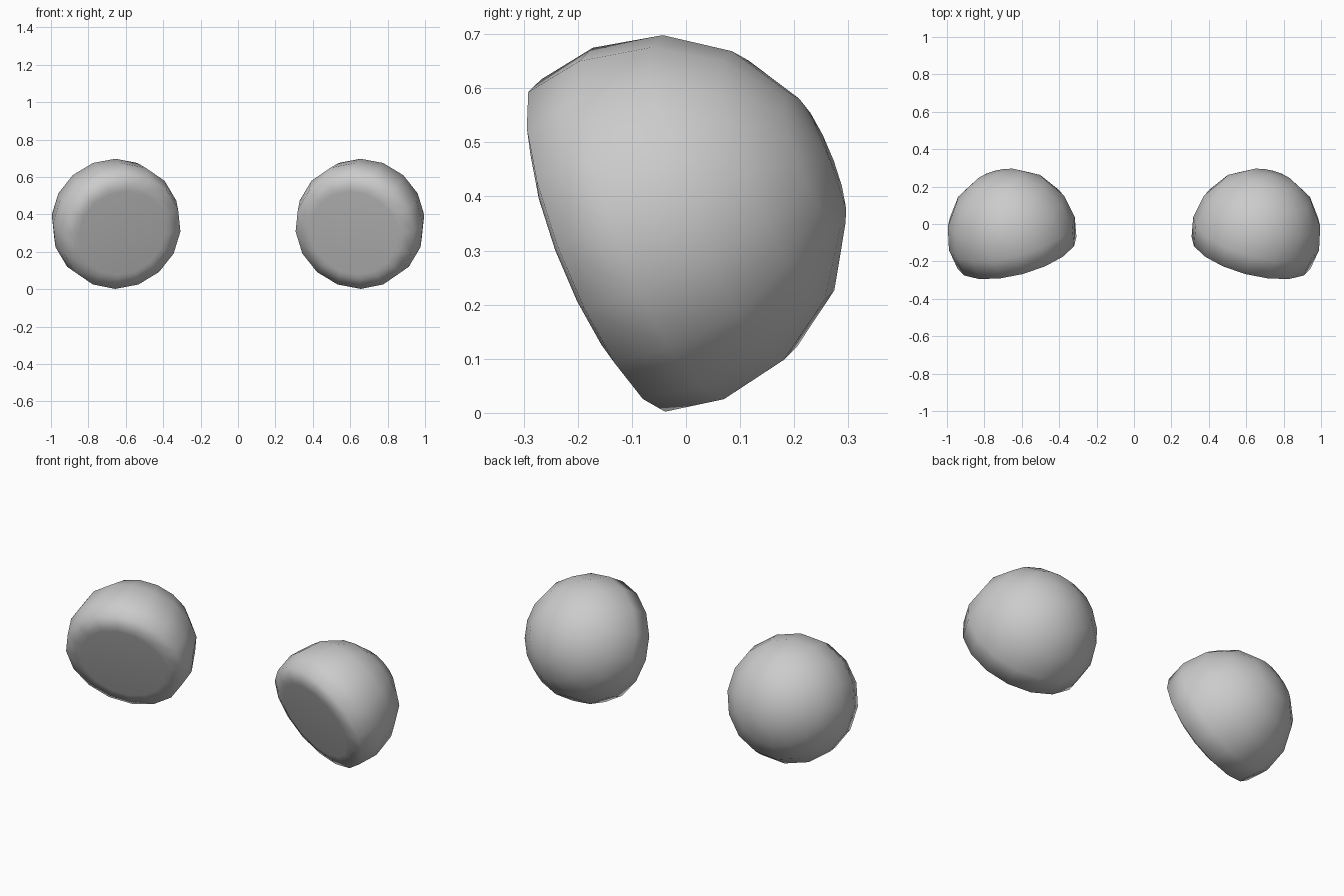
import bpy, bmesh, math
from mathutils import Matrix, Vector

if "Cube" in bpy.data.objects:
    bpy.data.objects.remove(bpy.data.objects["Cube"])

R = 0.348      # dome radius
SEG = 16       # sides around the dome axis

# Half profile (radius, height along axis): back pole to the rim, then flattened front
PROFILE = [(R * math.sin(math.radians(a)), -R * math.cos(math.radians(a)))
           for a in (22.5, 45, 67.5, 90, 109)]
PROFILE += [(0.265, 0.136), (0.24, 0.138)]


def cut_dome(name, side):
    """Dome with a flat disc turned forward, downward and toward the middle."""
    bm = bmesh.new()
    rings = []
    for r, h in PROFILE:
        rings.append([bm.verts.new((r * math.cos(2 * math.pi * i / SEG),
                                    r * math.sin(2 * math.pi * i / SEG), h))
                      for i in range(SEG)])
    for a, b in zip(rings, rings[1:]):
        for i in range(SEG):
            j = (i + 1) % SEG
            bm.faces.new((a[i], a[j], b[j], b[i]))
    # back pole fan and flat front disc
    pole = bm.verts.new((0, 0, -R))
    for i in range(SEG):
        bm.faces.new((pole, rings[0][(i + 1) % SEG], rings[0][i]))
    bm.faces.new(rings[-1])

    axis = Vector((-0.24 * side, -0.90, -0.36))
    turn = axis.to_track_quat('Z', 'Y').to_matrix().to_4x4()
    bm.transform(Matrix.Translation((0.653 * side, -0.051, 0.35)) @ turn)
    bmesh.ops.recalc_face_normals(bm, faces=bm.faces)
    for f in bm.faces:
        f.smooth = True
    mesh = bpy.data.meshes.new(name)
    bm.to_mesh(mesh)
    bm.free()
    bpy.context.collection.objects.link(bpy.data.objects.new(name, mesh))


# Matching pair
cut_dome("right_dome", 1)
cut_dome("left_dome", -1)
